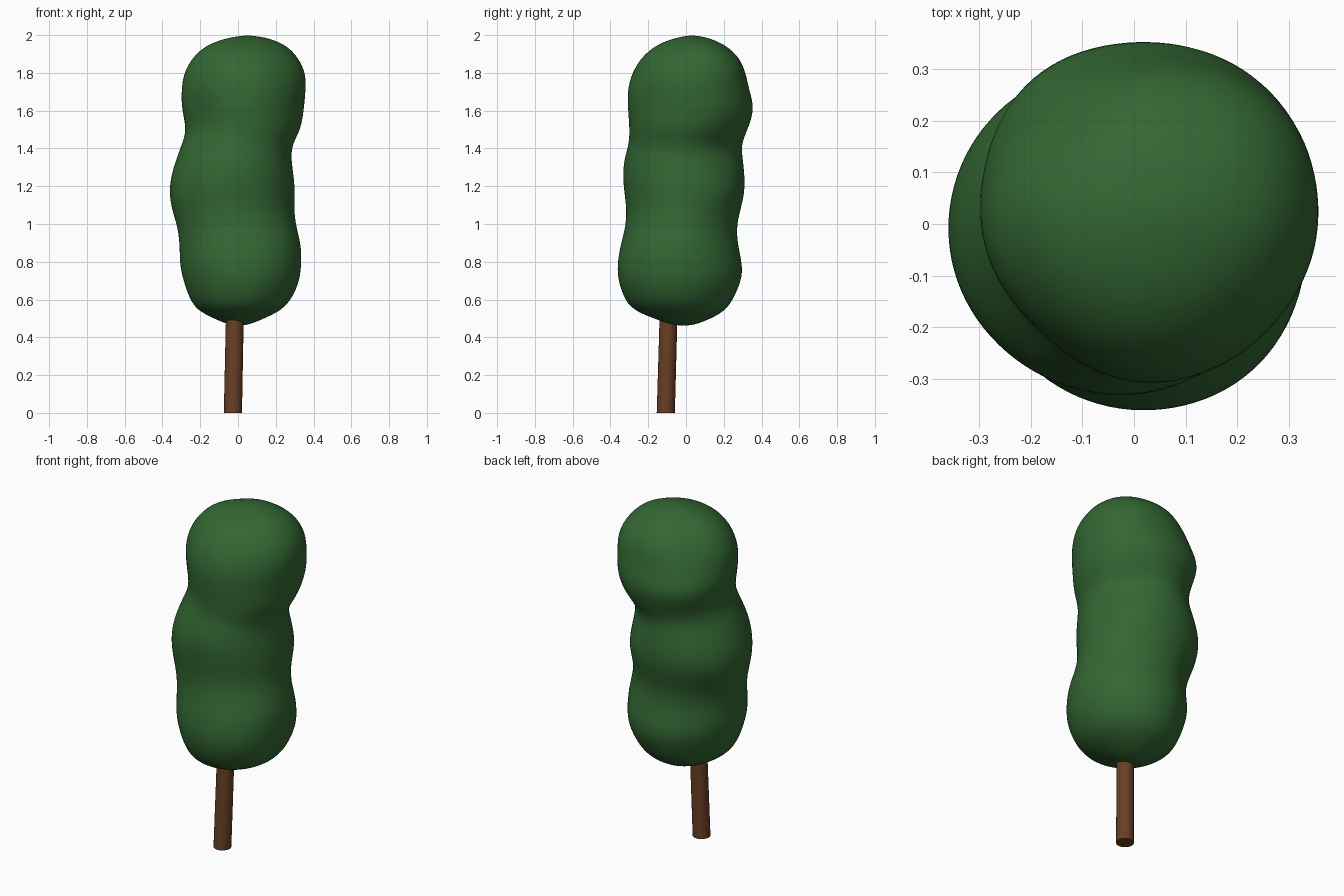
import bpy, bmesh, math
from mathutils import Vector

if "Cube" in bpy.data.objects:
    bpy.data.objects.remove(bpy.data.objects["Cube"])

SEGS = 24

# Foliage silhouette: height, left x, right x, front y, back y
RINGS = [
    (0.467, -0.05, 0.06, -0.08, 0.05), (0.50, -0.13, 0.14, -0.17, 0.135),
    (0.545, -0.22, 0.235, -0.285, 0.215), (0.61, -0.26, 0.29, -0.33, 0.255),
    (0.70, -0.29, 0.327, -0.36, 0.295), (0.78, -0.31, 0.336, -0.366, 0.302),
    (0.88, -0.31, 0.338, -0.35, 0.278), (0.98, -0.32, 0.311, -0.322, 0.268),
    (1.07, -0.35, 0.298, -0.315, 0.288), (1.16, -0.366, 0.303, -0.327, 0.311),
    (1.25, -0.357, 0.297, -0.336, 0.312), (1.34, -0.33, 0.283, -0.33, 0.303),
    (1.42, -0.30, 0.287, -0.304, 0.293), (1.50, -0.272, 0.335, -0.30, 0.328),
    (1.61, -0.30, 0.35, -0.31, 0.365), (1.71, -0.302, 0.36, -0.313, 0.335),
    (1.80, -0.29, 0.36, -0.288, 0.318), (1.88, -0.245, 0.32, -0.24, 0.285),
    (1.945, -0.175, 0.26, -0.165, 0.215), (1.983, -0.07, 0.17, -0.07, 0.13),
]
# Lumpiness: height, then radius factors of the four diagonal quadrants
LUMPS = [
    (0.47, 1, 1, 1, 1), (0.75, 1.0, 0.98, 1.0, 1.03), (1.0, 0.97, 0.96, 1.0, 1.0),
    (1.2, 1.04, 1.02, 1.0, 1.0), (1.42, 0.93, 0.98, 0.97, 1.02),
    (1.6, 1.02, 1.08, 0.93, 1.0), (1.85, 1.06, 0.92, 0.97, 0.96), (2.0, 1.05, 0.9, 1, 0.95),
]


def lump(z, quadrant):
    for a, b in zip(LUMPS, LUMPS[1:]):
        if z <= b[0]:
            t = (z - a[0]) / (b[0] - a[0])
            return a[quadrant + 1] * (1 - t) + b[quadrant + 1] * t
    return 1.0


def material(name, rgb):
    m = bpy.data.materials.new(name)
    m.diffuse_color = (*rgb, 1)
    m.use_nodes = True
    m.node_tree.nodes["Principled BSDF"].inputs["Base Color"].default_value = m.diffuse_color
    return m


def finish(bm, name, mat):
    bmesh.ops.recalc_face_normals(bm, faces=bm.faces)
    mesh = bpy.data.meshes.new(name)
    bm.to_mesh(mesh)
    bm.free()
    mesh.materials.append(mat)
    ob = bpy.data.objects.new(name, mesh)
    bpy.context.collection.objects.link(ob)
    return ob


def loft(bm, rings):
    for a, b in zip(rings, rings[1:]):
        n = len(a)
        for i in range(n):
            j = (i + 1) % n
            bm.faces.new((a[i], a[j], b[j], b[i]))


# Foliage: lofted lumpy column, closed at both ends
bm = bmesh.new()
rings = []
for z, xl, xr, yf, yb in RINGS:
    ring = []
    for i in range(SEGS):
        t = math.tau * i / SEGS
        k = 1.006 * (1 + (lump(z, i * 4 // SEGS) - 1) * math.sin(2 * t) ** 2)
        ring.append(bm.verts.new(((xl + xr) / 2 + (xr - xl) / 2 * k * math.cos(t),
                                  (yf + yb) / 2 + (yb - yf) / 2 * k * math.sin(t), z)))
    rings.append(ring)
loft(bm, rings)
for ring, tip in ((rings[0], (0, -0.01, 0.461)), (rings[-1], (0.05, 0.035, 2.002))):
    pole = bm.verts.new(tip)
    for i in range(SEGS):
        bm.faces.new((ring[i], ring[(i + 1) % SEGS], pole))
foliage = finish(bm, "foliage", material("leaf_green", (0.033, 0.135, 0.033)))
for p in foliage.data.polygons:
    p.use_smooth = True
foliage.modifiers.new("smooth", 'SUBSURF').levels = 2
foliage.modifiers["smooth"].render_levels = 2

# Trunk: slightly leaning cylinder that runs up into the foliage
bm = bmesh.new()
rings = []
for c, r in ((Vector((-0.027, -0.107, 0)), 0.048), (Vector((-0.015, -0.09, 0.6)), 0.047)):
    rings.append([bm.verts.new(c + Vector((r * math.cos(math.tau * i / SEGS),
                                           r * math.sin(math.tau * i / SEGS), 0)))
                  for i in range(SEGS)])
loft(bm, rings)
for ring in rings:
    bm.faces.new(ring)
trunk = finish(bm, "trunk", material("bark_brown", (0.14, 0.05, 0.018)))
bpy.context.view_layer.objects.active = trunk
trunk.select_set(True)
bpy.ops.object.shade_smooth_by_angle(angle=math.radians(40))
